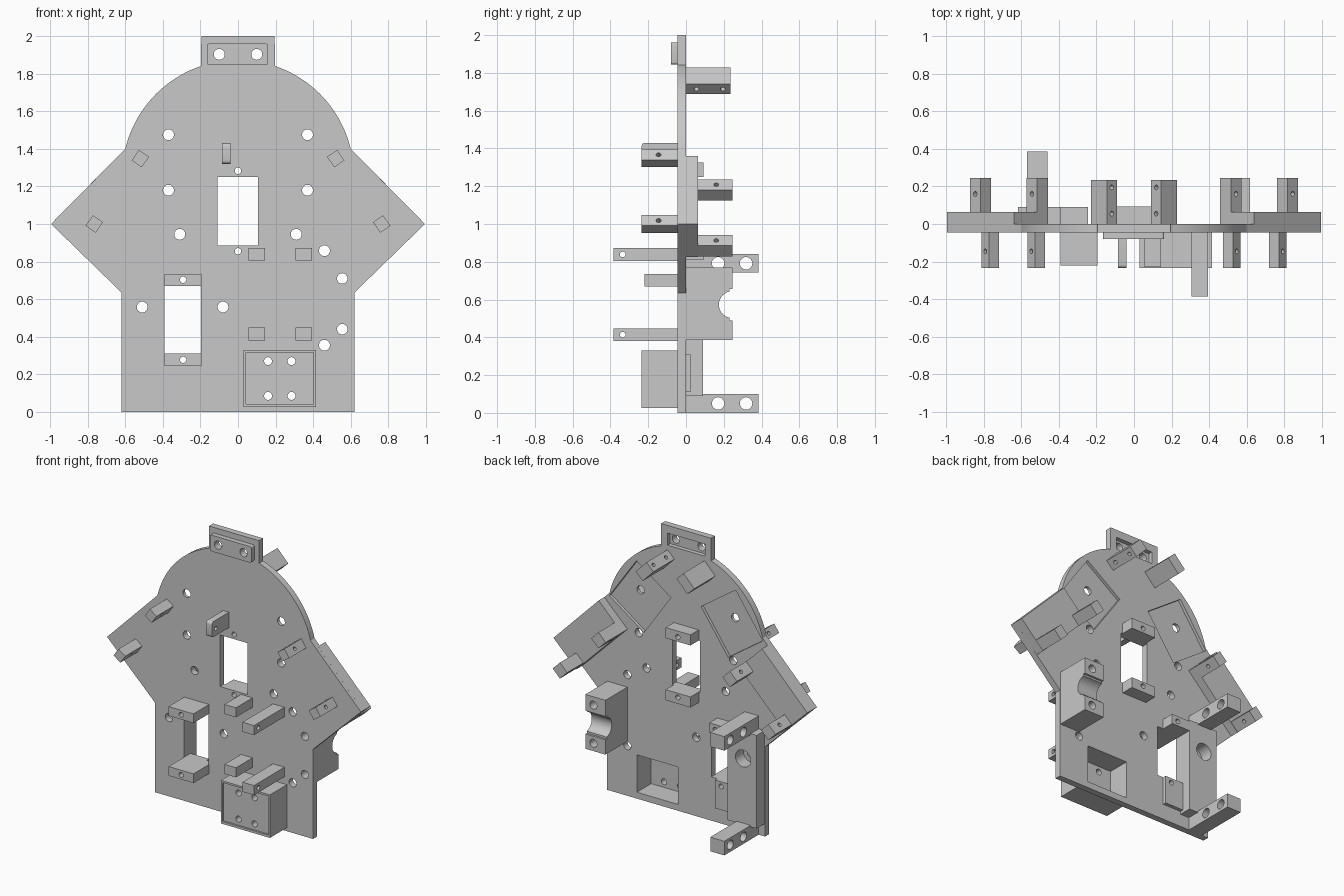
import bpy, bmesh
from math import sin, cos, radians, atan2
from mathutils import Vector, Matrix

cube = bpy.data.objects.get("Cube")
if cube:
    bpy.data.objects.remove(cube, do_unlink=True)

GREY = (0.58, 0.58, 0.58, 1)
mat = bpy.data.materials.new("plain_grey")
mat.use_nodes = True
mat.diffuse_color = GREY
mat.node_tree.nodes["Principled BSDF"].inputs["Base Color"].default_value = GREY

BACK, FRONT, SINK = 0.0, -0.045, 0.02   # plate faces and part overlap


def add_object(name, bm):
    me = bpy.data.meshes.new(name)
    bm.to_mesh(me)
    bm.free()
    me.materials.append(mat)
    ob = bpy.data.objects.new(name, me)
    bpy.context.collection.objects.link(ob)
    return ob


def prism(name, pts, y0, y1):
    """Extrude an (x, z) outline from y0 to y1."""
    bm = bmesh.new()
    face = bm.faces.new([bm.verts.new((x, y0, z)) for x, z in pts])
    ext = bmesh.ops.extrude_face_region(bm, geom=[face])["geom"]
    bmesh.ops.translate(bm, vec=(0, y1 - y0, 0),
                        verts=[v for v in ext if isinstance(v, bmesh.types.BMVert)])
    bmesh.ops.recalc_face_normals(bm, faces=bm.faces)
    return add_object(name, bm)


def box(name, x0, x1, z0, z1, y0, y1):
    return prism(name, [(x0, z0), (x1, z0), (x1, z1), (x0, z1)], y0, y1)


def turned(cx, cz, w, h, deg):
    """Corners of a rectangle turned about its centre."""
    c, s = cos(radians(deg)), sin(radians(deg))
    return [(cx + u * w / 2 * c - v * h / 2 * s, cz + u * w / 2 * s + v * h / 2 * c)
            for u, v in ((-1, -1), (1, -1), (1, 1), (-1, 1))]


def round_edges(ob, radius, rule):
    """Round the edges whose two end points pass the rule."""
    bm = bmesh.new()
    bm.from_mesh(ob.data)
    edges = [e for e in bm.edges if rule(e.verts[0].co, e.verts[1].co)]
    bmesh.ops.bevel(bm, geom=edges, offset=radius, segments=4, profile=0.5, affect='EDGES')
    bm.to_mesh(ob.data)
    bm.free()


def rod(centre, axis, r, length=1.0):
    """Round cutter along an axis."""
    bm = bmesh.new()
    bmesh.ops.create_cone(bm, cap_ends=True, segments=32, radius1=r, radius2=r, depth=length)
    turn = Vector(axis).to_track_quat('Z', 'Y').to_matrix().to_4x4()
    bm.transform(Matrix.Translation(centre) @ turn)
    return add_object("cutter", bm)


def cut(targets, cutters):
    """Subtract the cutters from every target, then remove them."""
    for ob in targets:
        for c in cutters:
            m = ob.modifiers.new("cut", 'BOOLEAN')
            m.operation, m.solver, m.object = 'DIFFERENCE', 'EXACT', c
        bpy.context.view_layer.update()
        ev = ob.evaluated_get(bpy.context.evaluated_depsgraph_get())
        me = bpy.data.meshes.new_from_object(ev)
        ob.modifiers.clear()
        ob.data = me
    for c in cutters:
        bpy.data.objects.remove(c, do_unlink=True)


def bores(points, r):
    return [rod((x, 0, z), (0, 1, 0), r, 2) for x, z in points]


# Main plate: square base, pointed wings, round top and tab
cz, r = 1.256, 0.617
a0, a1 = atan2(1.4 - cz, 0.6), atan2(1.84 - cz, 0.197)
arc = [(r * cos(a0 + (a1 - a0) * i / 20), cz + r * sin(a0 + (a1 - a0) * i / 20)) for i in range(21)]
half = [(0.62, 0), (0.62, 0.635), (0.995, 1.0)] + arc + [(0.195, 2.0)]
plate = prism("main_plate", half + [(-x, z) for x, z in reversed(half)], FRONT, BACK)

# Tab pad at the top, hollow behind
tab_pad = box("tab_pad", -0.165, 0.16, 1.845, 1.96, -0.08, FRONT + SINK)
round_edges(tab_pad, 0.012, lambda a, b: abs(a.y - b.y) > 0.01)
cut([plate, tab_pad], [box("cutter", -0.15, 0.145, 1.86, 1.945, -0.03, 0.1)]
    + bores([(-0.1, 1.903), (0.1, 1.903)], 0.029))

# Windows and plain holes in the plate
cut([plate], [box("cutter", -0.11, 0.107, 0.885, 1.25, -0.2, 0.2),
              box("cutter", -0.39, -0.198, 0.31, 0.67, -0.2, 0.2)])
holes = [(s * x, z) for s in (-1, 1) for x, z in ((0.37, 1.475), (0.37, 1.18), (0.31, 0.945))]
cut([plate], bores(holes + [(-0.51, 0.558), (-0.08, 0.558), (0.46, 0.858), (0.46, 0.355)], 0.029))

for side, s in (("left", 1), ("right", -1)):
    def flip(pts):
        return [(s * x, z) for x, z in pts]

    # Shallow square recess behind the round top
    cut([plate], [prism("cutter", flip(turned(0.36, 1.438, 0.33, 0.37, 35)), -0.022, 0.1)])
    # Thick slab along the wing edge
    prism(side + "_wing_slab", flip([(0.995, 1.0), (0.64, 1.36), (0.46, 1.18), (0.815, 0.825)]),
          -SINK, 0.063)
    # Drilled posts behind the wing
    for tag, x, z in (("upper", 0.515, 1.18), ("lower", 0.817, 0.885)):
        post = prism(f"{side}_{tag}_back_post", flip(turned(x, z, 0.08, 0.08, 45)), 0, 0.245)
        cut([post], [rod((s * x, 0.16, z), (s, 0, 1), 0.013, 0.3)])
    # Drilled posts in front of the wing
    for tag, x, z in (("upper", 0.52, 1.348), ("lower", 0.765, 1.0)):
        post = prism(f"{side}_{tag}_front_post", flip(turned(x, z, 0.065, 0.068, 35)),
                     -0.235, FRONT + SINK)
        cut([post], [rod((s * x, -0.145, z), (s * cos(radians(35)), 0, sin(radians(35))), 0.013, 0.3)])
    # Slanted blocks near the top, drilled twice
    block = prism(side + "_top_block", flip(turned(0.16, 1.758, 0.122, 0.076, -46)), 0, 0.235)
    cut([block], [rod((s * 0.16, y, 1.758), (s, 0, -1.04), 0.013, 0.4) for y in (0.055, 0.195)])

# Holders above and below the middle window
mid = [box("middle_holder_upper", -0.1, 0.095, 1.25, 1.325, -SINK, 0.092),
       box("middle_holder_lower", -0.1, 0.095, 0.81, 0.885, -SINK, 0.092)]
cut(mid + [plate], bores([(0, 1.283), (0, 0.855)], 0.017))

# Holders and backing around the side window
side_parts = [box("side_holder_upper", -0.39, -0.195, 0.67, 0.735, -0.22, FRONT + SINK),
              box("side_holder_lower", -0.39, -0.195, 0.245, 0.31, -0.22, FRONT + SINK),
              box("side_backing_lower", -0.40, -0.245, 0.11, 0.31, -SINK, 0.025),
              box("side_backing_upper", -0.40, -0.245, 0.67, 0.74, -SINK, 0.09)]
cut(side_parts + [plate], bores([(-0.292, 0.703), (-0.292, 0.277)], 0.017))

# Upright block with a wide bore, between two drilled arms
upright = box("upright_block", -0.617, -0.39, 0.09, 0.75, 0, 0.09)
cut([upright], bores([(-0.51, 0.558)], 0.06))
for tag, z in (("lower", 0), ("upper", 0.742)):
    arm = box(tag + "_back_arm", -0.57, -0.46, z, z + 0.1, -SINK, 0.385)
    cut([arm], [rod((-0.515, y, z + 0.05), (1, 0, 0), 0.033) for y in (0.17, 0.318)])

# Clamp block with a stepped round notch
clamp = box("clamp_block", 0.46, 0.617, 0.385, 0.77, -SINK, 0.245)
cut([clamp], [rod((0.5, 0.245, 0.573), (1, 0, 0), 0.071),
              box("cutter", 0.3, 0.8, 0.49, 0.655, 0.23, 0.4)])
cut([clamp, plate], bores([(0.555, 0.71), (0.555, 0.44)], 0.028))

# Front pegs: short inner ones, long drilled outer ones
for tag, z in (("lower", 0.38), ("upper", 0.805)):
    box(tag + "_short_peg", 0.055, 0.145, z, z + 0.068, -0.23, FRONT + SINK)
    peg = box(tag + "_long_peg", 0.305, 0.395, z, z + 0.068, -0.385, FRONT + SINK)
    cut([peg], [rod((0.35, -0.335, z + 0.034), (1, 0, 0), 0.015, 0.3)])

# Small drilled lug above the window, rounded at its tip
lug = box("small_lug", -0.085, -0.04, 1.32, 1.43, -0.235, FRONT + SINK)
round_edges(lug, 0.018, lambda a, b: abs(a.x - b.x) > 0.01 and a.y < -0.2)
cut([lug], [rod((-0.06, -0.19, 1.37), (1, 0, 0), 0.015, 0.3)])

# Front box: hollow from behind, thin rim in front, four screw holes
front_box = box("front_box", 0.03, 0.415, 0.025, 0.33, -0.235, FRONT + SINK)
cut([front_box], [box("cutter", 0.042, 0.403, 0.042, 0.317, -0.3, -0.222)])
cut([front_box, plate], [box("cutter", 0.062, 0.385, 0.045, 0.31, -0.16, 0.2)])
cut([front_box], bores([(x, z) for x in (0.16, 0.285) for z in (0.085, 0.27)], 0.021))

# Smooth only the round bores and the curved rim
for ob in bpy.context.scene.objects:
    if ob.type == 'MESH' and mat.name in ob.data.materials:
        ob.select_set(True)
        bpy.context.view_layer.objects.active = ob
bpy.ops.object.shade_smooth_by_angle(angle=radians(25))
